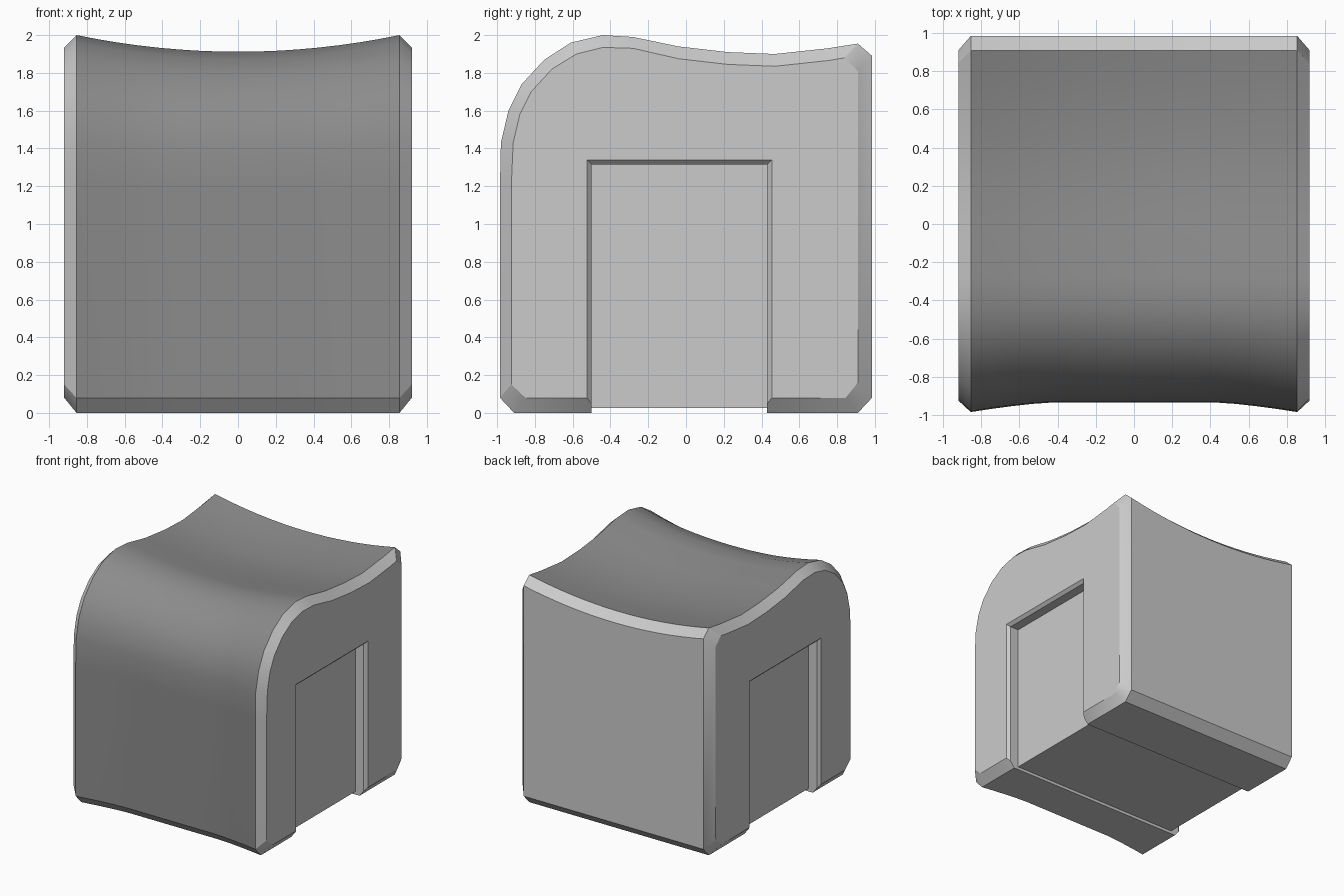
import bpy, bmesh

cube = bpy.data.objects.get("Cube")
if cube:
    bpy.data.objects.remove(cube, do_unlink=True)


def make_material(name, value):
    mat = bpy.data.materials.new(name)
    mat.use_nodes = True
    color = (value, value, value, 1)
    mat.diffuse_color = color
    mat.node_tree.nodes["Principled BSDF"].inputs["Base Color"].default_value = color
    return mat


def loft(name, rings, materials, rule=None):
    """Bridge closed rings of points and cap both ends."""
    bm = bmesh.new()
    loops = [[bm.verts.new(p) for p in ring] for ring in rings]
    count = len(loops[0])
    for a, b in zip(loops, loops[1:]):
        for i in range(count):
            j = (i + 1) % count
            bm.faces.new((a[i], a[j], b[j], b[i]))
    bm.faces.new(loops[0])
    bm.faces.new(loops[-1])
    bmesh.ops.recalc_face_normals(bm, faces=bm.faces)
    if rule:
        for face in bm.faces:
            face.material_index = rule(face)
    mesh = bpy.data.meshes.new(name)
    bm.to_mesh(mesh)
    bm.free()
    for mat in materials:
        mesh.materials.append(mat)
    obj = bpy.data.objects.new(name, mesh)
    bpy.context.collection.objects.link(obj)
    return obj


def clamp(v):
    return max(0.0, min(1.0, v))


light = make_material("light_grey", 0.6)
dark = make_material("dark_grey", 0.26)

HALF, FLAT = 0.92, 0.855

# Side profile (y, z) at the outer rim, and the matching inset side face
outer = [(-.91, 0), (-.985, .08), (-.985, 1.2), (-.98, 1.43), (-.94, 1.6), (-.87, 1.74),
         (-.75, 1.87), (-.61, 1.96), (-.44, 2), (-.28, 1.99), (-.04, 1.94), (.22, 1.91),
         (.47, 1.9), (.75, 1.93), (.91, 1.955), (.985, 1.89), (.985, .08), (.91, 0)]
inset = [(-.85, .08), (-.925, .15), (-.925, 1.2), (-.915, 1.43), (-.88, 1.58), (-.82, 1.7),
         (-.71, 1.82), (-.58, 1.9), (-.44, 1.935), (-.28, 1.93), (-.04, 1.875), (.22, 1.845),
         (.47, 1.835), (.75, 1.865), (.84, 1.88), (.91, 1.81), (.91, .16), (.845, .08)]


def dished_ring(x):
    """Outer profile, hollowed towards the middle of the width."""
    dip = 1 - (x / FLAT) ** 2
    ring = []
    for y, z in outer:
        front = clamp((-.3 - y) / .6)
        top = clamp((z - 1.2) / .7)
        ring.append((x, y + min(.07 * dip, .05) * front, z - .088 * dip * top))
    return ring


def body_color(face):
    c, n = face.calc_center_median(), face.normal
    on_shell = abs(c.x) < FLAT - .01 and c.z > .1
    return 1 if on_shell and c.y < .92 and (n.z > .05 or n.y < -.5) else 0


# Body: inset side face, dished sections, inset side face
STEPS = 16
sections = [dished_ring(FLAT * (2 * i / STEPS - 1)) for i in range(STEPS + 1)]
rings = ([[(-HALF, y, z) for y, z in inset]] + sections
         + [[(HALF, y, z) for y, z in inset]])
body = loft("key_body", rings, [light, dark], body_color)


def panel(x, grow):
    y0, y1, z1 = -.5 - grow, .43 + grow, 1.315 + grow
    return [(x, y0, -.1), (x, y0, z1), (x, y1, z1), (x, y1, -.1)]


# Cutters: a chamfered recess on each side and a shallow channel underneath
cutters = []
for side in (-1, 1):
    cutters.append(loft("recess_cutter", [panel(side * x, g) for x, g in
                   ((.815, 0), (.895, 0), (.92, .024), (.95, .053))], [light]))
cutters.append(loft("channel_cutter", [[(x, -.5, -.1), (x, -.5, .025), (x, .43, .025), (x, .43, -.1)]
                                       for x in (-1, 1)], [light]))

bpy.context.view_layer.objects.active = body
for cutter in cutters:
    cutter.hide_render = True
    mod = body.modifiers.new("cut", "BOOLEAN")
    mod.operation = "DIFFERENCE"
    mod.solver = "EXACT"
    mod.object = cutter
    bpy.ops.object.modifier_apply(modifier=mod.name)
    bpy.data.objects.remove(cutter, do_unlink=True)

# Smooth the dished shell, keep the chamfers crisp
bpy.ops.object.select_all(action="DESELECT")
body.select_set(True)
bpy.ops.object.shade_smooth_by_angle(angle=0.52)
